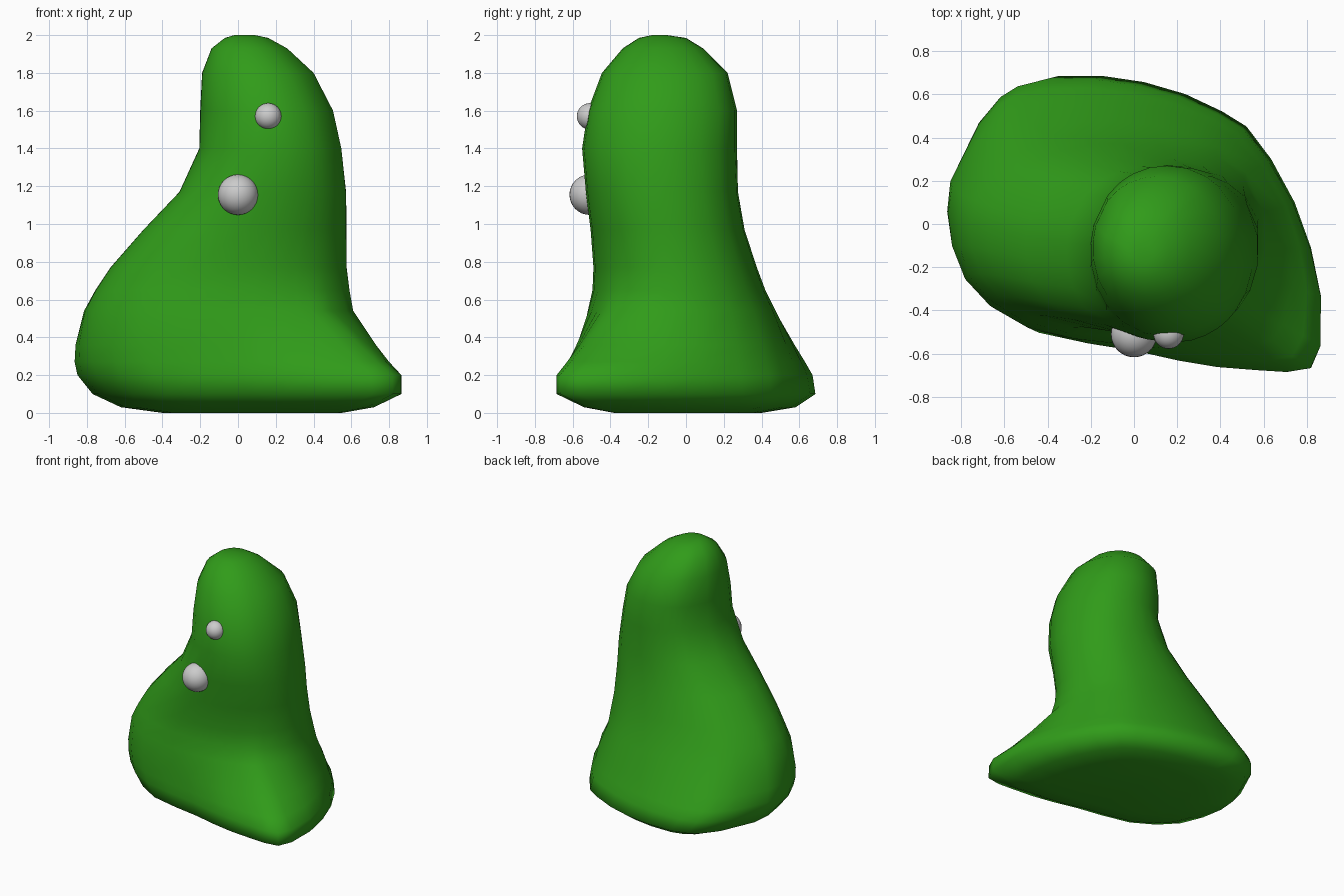
import bpy, bmesh, math

if "Cube" in bpy.data.objects:
    bpy.data.objects.remove(bpy.data.objects["Cube"])

# Base outline seen from above, counter-clockwise
OUTLINE = [(-.863, .07), (-.833, -.1), (-.76, -.27), (-.63, -.4), (-.45, -.5), (-.22, -.55),
           (0, -.585), (.2, -.63), (.38, -.66), (.57, -.675), (.7, -.683), (.815, -.665),
           (.862, -.56), (.863, -.33), (.815, -.11), (.735, .1), (.62, .3), (.5, .45),
           (.38, .52), (.2, .6), (0, .655), (-.2, .683), (-.42, .683), (-.55, .65),
           (-.63, .6), (-.73, .48), (-.85, .22)]
BASE = [(x / .865, y / .683) for x, y in OUTLINE]

# Sections: height, x range, y range, blend from rounded oval (0) to base outline (1)
SECTIONS = [
    (0, -.40, .55, -.38, .40, 1), (.03, -.62, .72, -.54, .58, 1),
    (.10, -.77, .865, -.685, .685, 1), (.20, -.85, .865, -.685, .67, 1),
    (.27, -.865, .80, -.63, .63, .85), (.36, -.86, .73, -.58, .575, .6),
    (.54, -.815, .61, -.52, .475, .15), (.65, -.755, .59, -.495, .42, .03),
    (.77, -.675, .575, -.49, .375, -.02), (.97, -.50, .575, -.505, .31, -.05),
    (1.17, -.31, .572, -.53, .275, -.03), (1.40, -.205, .547, -.55, .27, 0),
    (1.60, -.20, .503, -.52, .27, 0), (1.80, -.19, .40, -.445, .22, 0),
    (1.93, -.14, .26, -.335, .09, 0), (1.985, -.07, .16, -.25, 0, 0),
    (2.0, -.02, .09, -.18, -.10, 0)]


def section(z, x0, x1, y0, y1, t):
    p = 2.25 if z < 1.2 else 2.08  # squareness of the oval
    pts = []
    for u, v in BASE:
        r = (abs(u) ** p + abs(v) ** p) ** (1 / p)
        k = t + (1 - t) / r
        pts.append((u * k, v * k))
    us, vs = [q[0] for q in pts], [q[1] for q in pts]
    fit = lambda a, s, lo, hi: lo + (a - min(s)) / (max(s) - min(s)) * (hi - lo)
    return [(fit(u, us, x0, x1), fit(v, vs, y0, y1), z) for u, v in pts]


def finish(name, bm):
    bmesh.ops.recalc_face_normals(bm, faces=bm.faces)
    for f in bm.faces:
        f.smooth = True
    me = bpy.data.meshes.new(name)
    bm.to_mesh(me)
    bm.free()
    ob = bpy.data.objects.new(name, me)
    bpy.context.collection.objects.link(ob)
    return ob


# Body: lofted sections with closed ends
bm = bmesh.new()
rings = [[bm.verts.new(q) for q in section(*s)] for s in SECTIONS]
n = len(BASE)
for a, b in zip(rings, rings[1:]):
    for i in range(n):
        j = (i + 1) % n
        bm.faces.new((a[i], a[j], b[j], b[i]))
bm.faces.new(rings[0][::-1])
bm.faces.new(rings[-1])
body = finish("body", bm)
green = bpy.data.materials.new("green")
green.diffuse_color = (.03, .33, .01, 1)
green.use_nodes = True
green.node_tree.nodes["Principled BSDF"].inputs["Base Color"].default_value = green.diffuse_color
body.data.materials.append(green)

# Two round eyes on the front
for name, loc, r in (("large_eye", (0, -.51, 1.155), .107),
                     ("small_eye", (.16, -.508, 1.57), .07)):
    bm = bmesh.new()
    bmesh.ops.create_uvsphere(bm, u_segments=32, v_segments=16, radius=r)
    finish(name, bm).location = loc
